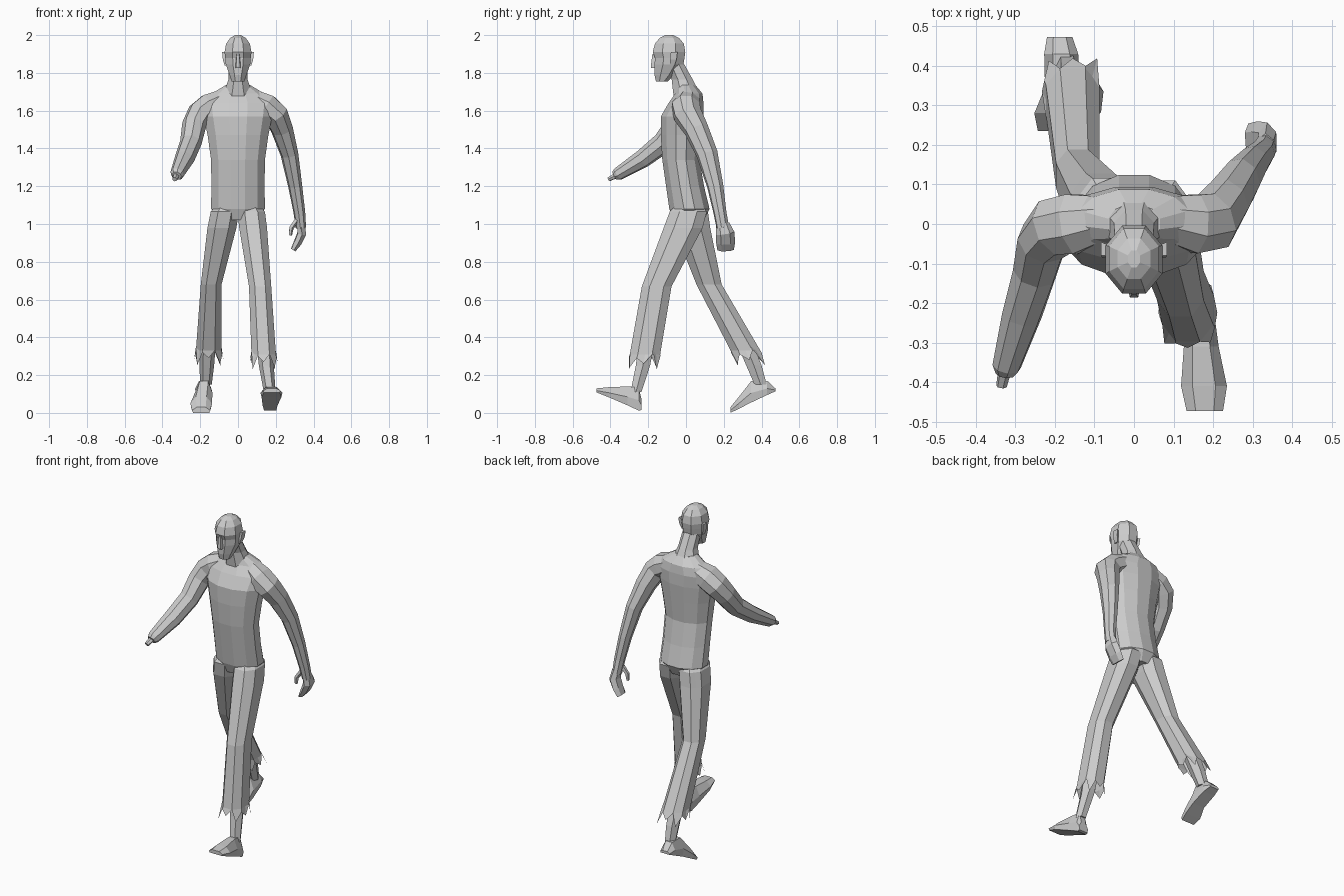
import bpy, bmesh, math
from mathutils import Vector


def skin(name, rings, cap_start=True, cap_end=True):
    """Join a list of equal-length point rings into one flat-shaded mesh."""
    bm = bmesh.new()
    loops = [[bm.verts.new(p) for p in r] for r in rings]
    n = len(loops[0])
    for a, b in zip(loops, loops[1:]):
        for i in range(n):
            j = (i + 1) % n
            bm.faces.new((a[i], a[j], b[j], b[i]))
    if cap_start:
        bm.faces.new(loops[0][::-1])
    if cap_end:
        bm.faces.new(loops[-1])
    bmesh.ops.recalc_face_normals(bm, faces=bm.faces)
    me = bpy.data.meshes.new(name)
    bm.to_mesh(me)
    bm.free()
    ob = bpy.data.objects.new(name, me)
    bpy.context.collection.objects.link(ob)
    return ob


def flat_ring(x, y, z, rx, ry, n=8, f=1.04, box=1.0):
    """Horizontal ellipse (boxier when box < 1), first vertex half a step off the front."""
    def sp(v):
        return f * math.copysign(abs(v) ** box, v)
    k = [2 * math.pi * (i + 0.5) / n - math.pi / 2 for i in range(n)]
    return [Vector((x + rx * sp(math.cos(t)), y + ry * sp(math.sin(t)), z)) for t in k]


def tube(name, path, n=8):
    """Limb along (x, y, z, side radius, depth radius) with a twist-free frame."""
    pts = [Vector(p[:3]) for p in path]
    rings, v, prev = [], Vector((0, 1, 0)), None
    for i, p in enumerate(path):
        d = (pts[min(i + 1, len(pts) - 1)] - pts[max(i - 1, 0)]).normalized()
        if prev:
            v = prev.rotation_difference(d) @ v
        v = (v - d * v.dot(d)).normalized()
        u, prev = v.cross(d), d
        rings.append([pts[i] + u * p[3] * math.cos(t) + v * p[4] * math.sin(t)
                      for t in [2 * math.pi * (k + 0.5) / n for k in range(n)]])
    return skin(name, rings)


def foot(name, x, sections):
    """Shoe from sections (x offset, y, z low, z high, half width)."""
    rings = []
    for dx, y, lo, hi, w in sections:
        c, m = x + dx, lo + 0.45 * (hi - lo)
        rings.append([(c - w * 0.9, y, lo), (c + w * 0.9, y, lo), (c + w, y, m),
                      (c + w * 0.5, y, hi), (c - w * 0.5, y, hi), (c - w, y, m)])
    return skin(name, rings)


def trouser_leg(name, path, lean):
    """Eight-sided leg with a torn zigzag hem."""
    dense = []
    for p in path:
        r = flat_ring(*p, f=1.05, box=0.85)
        dense.append([q for i in range(8) for q in (r[i], (r[i] + r[(i + 1) % 8]) / 2)])
    hem = dense[-1]
    c = sum(hem, Vector()) / 16
    depths = [0.0, 0.07, 0.02, 0.05, -0.02, 0.08, 0.01, 0.04]
    torn = []
    for i, p in enumerate(hem):
        d = depths[i % 8]
        torn.append(p + (p - c) * 3.0 * max(d, 0) + Vector((0, lean * d, -d)))
    return skin(name, dense + [torn], cap_end=False)


# Shirt torso
skin("torso", [flat_ring(0, y, z, rx, ry, 12) for z, y, rx, ry in (
    (1.02, 0.015, 0.09, 0.08), (1.08, 0.018, 0.142, 0.106), (1.20, -0.005, 0.14, 0.1),
    (1.34, -0.027, 0.142, 0.098), (1.47, -0.025, 0.16, 0.108), (1.57, -0.02, 0.18, 0.112),
    (1.64, 0.0, 0.19, 0.092), (1.69, 0.015, 0.14, 0.072), (1.735, 0.0, 0.065, 0.05))])

# Neck and head
skin("neck", [flat_ring(0, *p) for p in (
    (0.01, 1.67, 0.085, 0.078), (-0.02, 1.765, 0.053, 0.058), (-0.06, 1.85, 0.05, 0.05))])
skin("head", [flat_ring(0, y, z, rx, ry, 8, 1.06) for z, y, rx, ry in (
    (1.755, -0.128, 0.034, 0.032), (1.79, -0.112, 0.046, 0.056), (1.845, -0.09, 0.066, 0.078),
    (1.88, -0.086, 0.069, 0.08), (1.91, -0.09, 0.073, 0.088), (1.955, -0.088, 0.064, 0.078),
    (1.985, -0.088, 0.042, 0.052), (2.0, -0.088, 0.016, 0.022))])
skin("nose", [[(-w, -0.15, z), (w, -0.15, z), (w * 0.6, y, z), (-w * 0.6, y, z)]
              for z, w, y in ((1.825, 0.018, -0.184), (1.835, 0.017, -0.186), (1.9, 0.01, -0.178))])
for s, side in ((-1, "right"), (1, "left")):
    skin("ear_" + side, [[(s * x, y0, z), (s * x, y1, z), (s * 0.06, y1 - 0.01, z), (s * 0.06, y0, z)]
         for z, x, y0, y1 in ((1.84, 0.07, -0.085, -0.06), (1.87, 0.08, -0.085, -0.05),
                              (1.91, 0.084, -0.08, -0.045))])

# Arms: one swung forward, one swung back
tube("forward_arm", [(-0.07, 0.015, 1.665, 0.055, 0.06), (-0.15, 0.0, 1.622, 0.074, 0.082),
                     (-0.2, -0.008, 1.585, 0.071, 0.078),
                     (-0.232, -0.045, 1.525, 0.064, 0.067), (-0.25, -0.12, 1.43, 0.057, 0.058),
                     (-0.283, -0.23, 1.345, 0.053, 0.048), (-0.322, -0.36, 1.265, 0.038, 0.034),
                     (-0.325, -0.378, 1.255, 0.026, 0.024)])
tube("forward_hand", [(-0.325, -0.36, 1.262, 0.018, 0.016), (-0.335, -0.41, 1.236, 0.014, 0.012)], 6)
tube("back_arm", [(0.07, 0.015, 1.665, 0.055, 0.06), (0.15, 0.0, 1.62, 0.074, 0.08),
                  (0.2, 0.008, 1.58, 0.068, 0.078),
                  (0.233, 0.055, 1.5, 0.059, 0.066), (0.272, 0.112, 1.37, 0.047, 0.058),
                  (0.303, 0.155, 1.2, 0.037, 0.044), (0.325, 0.18, 1.06, 0.031, 0.035),
                  (0.333, 0.195, 0.98, 0.027, 0.034)])
tube("back_hand", [(0.333, 0.195, 1.0, 0.024, 0.035), (0.338, 0.207, 0.95, 0.026, 0.05),
                   (0.315, 0.21, 0.9, 0.022, 0.05), (0.292, 0.21, 0.862, 0.014, 0.044)], 6)
tube("back_thumb", [(0.31, 0.175, 1.02, 0.014, 0.014), (0.282, 0.17, 0.98, 0.013, 0.013),
                    (0.277, 0.17, 0.94, 0.009, 0.009)], 5)

# Torn trousers
trouser_leg("front_trouser_leg", [(0.06, 0.015, 1.10, 0.055, 0.07), (0.07, 0.012, 1.065, 0.074, 0.1),
                                  (0.08, -0.015, 0.98, 0.075, 0.105),
                                  (0.117, -0.155, 0.67, 0.06, 0.08),
                                  (0.136, -0.217, 0.31, 0.066, 0.082)], -0.15)
trouser_leg("back_trouser_leg", [(-0.06, 0.015, 1.10, 0.055, 0.07), (-0.07, 0.018, 1.065, 0.076, 0.1),
                                 (-0.085, 0.032, 0.98, 0.078, 0.098),
                                 (-0.142, 0.122, 0.68, 0.056, 0.068),
                                 (-0.155, 0.315, 0.33, 0.069, 0.08)], 0.4)

# Shins
skin("front_shin", [flat_ring(*p, n=6) for p in (
    (0.138, -0.2, 0.42, 0.045, 0.048), (0.15, -0.228, 0.25, 0.038, 0.042),
    (0.168, -0.265, 0.11, 0.03, 0.032))])
skin("back_shin", [flat_ring(*p, n=6) for p in (
    (-0.16, 0.29, 0.42, 0.045, 0.048), (-0.165, 0.36, 0.25, 0.037, 0.045),
    (-0.17, 0.395, 0.15, 0.03, 0.036))])

# Shoes: heel down in front, toe down behind
foot("front_shoe", 0.17, [(0, -0.235, 0.015, 0.07, 0.032), (0, -0.25, 0.012, 0.135, 0.036),
                          (0, -0.31, 0.04, 0.14, 0.044), (0.007, -0.41, 0.083, 0.136, 0.058),
                          (0.009, -0.473, 0.108, 0.13, 0.046)])
foot("back_shoe", -0.18, [(-0.008, 0.473, 0.114, 0.13, 0.032), (-0.004, 0.43, 0.095, 0.17, 0.043),
                          (0, 0.345, 0.055, 0.168, 0.045), (-0.015, 0.28, 0.022, 0.085, 0.057),
                          (-0.015, 0.235, 0.0, 0.03, 0.048)])
